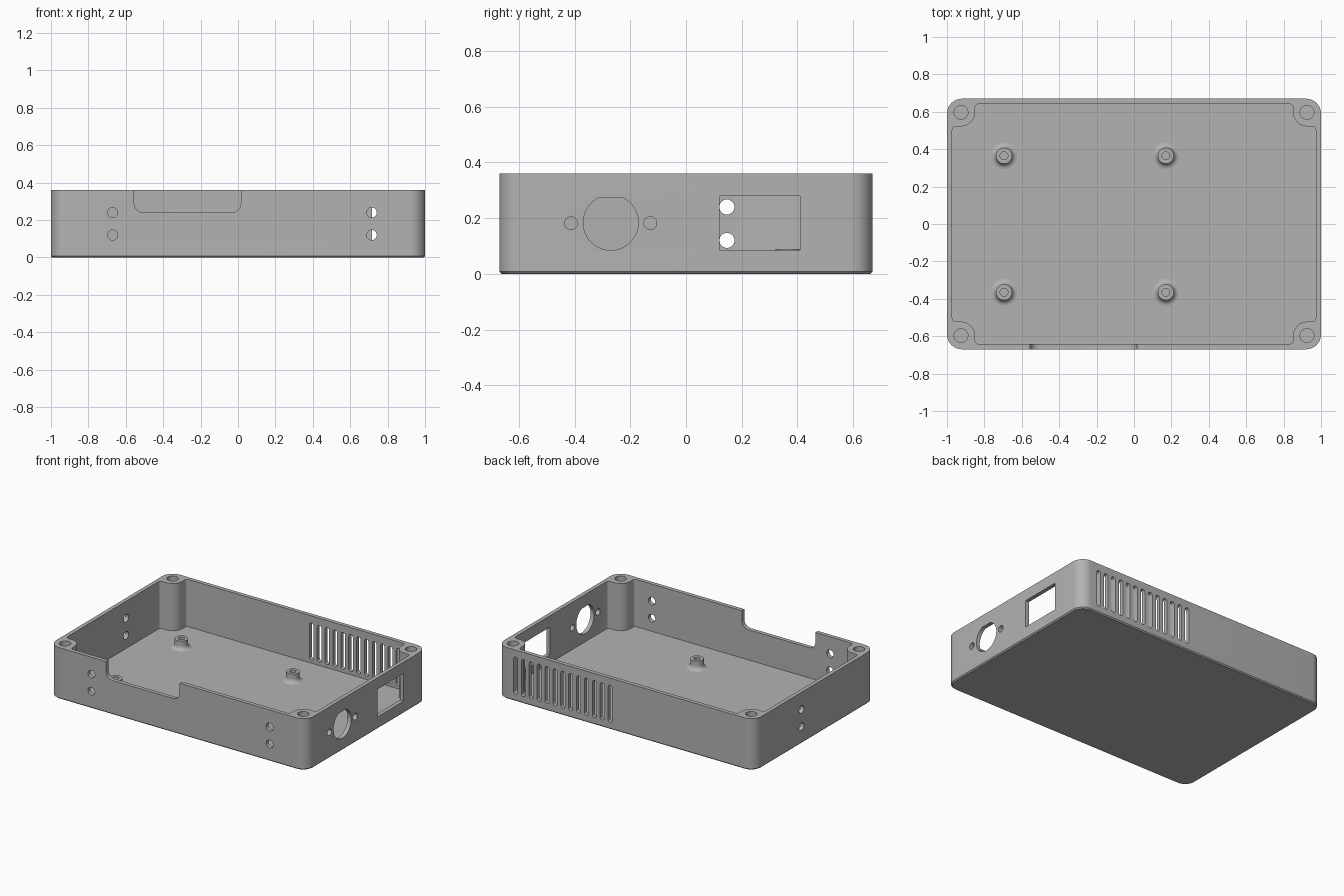
import bpy, bmesh, math
from mathutils import Vector

cube = bpy.data.objects.get("Cube")
if cube:
    bpy.data.objects.remove(cube, do_unlink=True)

LENGTH, DEPTH, HEIGHT, WALL = 1.0, 0.67, 0.36, 0.028
POST_X, POST_Y, POST_R = 0.925, 0.597, 0.075

grey = bpy.data.materials.new("matte grey plastic")
grey.use_nodes = True
grey.diffuse_color = (0.45, 0.45, 0.45, 1)
grey.node_tree.nodes["Principled BSDF"].inputs["Base Color"].default_value = grey.diffuse_color


def finish(name, bm):
    bmesh.ops.recalc_face_normals(bm, faces=bm.faces[:])
    mesh = bpy.data.meshes.new(name)
    bm.to_mesh(mesh)
    bm.free()
    mesh.materials.append(grey)
    obj = bpy.data.objects.new(name, mesh)
    bpy.context.collection.objects.link(obj)
    return obj


def smooth(obj):
    bpy.ops.object.select_all(action='DESELECT')
    obj.select_set(True)
    bpy.context.view_layer.objects.active = obj
    bpy.ops.object.shade_smooth_by_angle(angle=math.radians(30))


def arc(cx, cy, r, start, end, steps=10):
    angles = [math.radians(start + (end - start) * i / steps) for i in range(steps + 1)]
    return [(cx + r * math.cos(a), cy + r * math.sin(a)) for a in angles]


def circle(cx, cy, r, steps=32):
    return arc(cx, cy, r, 0, 360, steps)[:-1]


def rounded_rect(hx, hy, r):
    pts = []
    for sx, sy, start in ((1, 1, 0), (-1, 1, 90), (-1, -1, 180), (1, -1, 270)):
        pts += arc(sx * (hx - r), sy * (hy - r), r, start, start + 90)
    return pts


def loft(bm, rings):
    rows = [[bm.verts.new(p) for p in ring] for ring in rings]
    for low, high in zip(rows, rows[1:]):
        for i in range(len(low)):
            j = (i + 1) % len(low)
            bm.faces.new((low[i], low[j], high[j], high[i]))
    bm.faces.new(rows[0])
    bm.faces.new(rows[-1])


def prism(bm, pts, low, high, axis):
    place = {'x': lambda u, v, d: (d, u, v),
             'y': lambda u, v, d: (u, d, v),
             'z': lambda u, v, d: (u, v, d)}[axis]
    loft(bm, [[place(u, v, d) for u, v in pts] for d in (low, high)])


def cut(obj, name, bm):
    cutter = finish(name, bm)
    cutter.hide_render = True
    mod = obj.modifiers.new(name, 'BOOLEAN')
    mod.operation, mod.solver, mod.object = 'DIFFERENCE', 'EXACT', cutter
    bpy.context.view_layer.objects.active = obj
    bpy.ops.object.modifier_apply(modifier=name)
    bpy.data.objects.remove(cutter, do_unlink=True)


# Outer shell with rounded corners and a small chamfer underneath
bm = bmesh.new()
loft(bm, [[(x, y, z) for x, y in rounded_rect(LENGTH - inset, DEPTH - inset, 0.08 - inset)]
          for inset, z in ((0.008, 0), (0, 0.008), (0, HEIGHT))])
case = finish("case_body", bm)

# Cavity that leaves a filleted screw post in each corner
f = 0.02
ix, iy = LENGTH - WALL, DEPTH - WALL
quarter = (arc(ix - f, POST_Y - POST_R - f, f, 0, 90, 5)
           + arc(POST_X, POST_Y, POST_R, 270, 180)
           + arc(POST_X - POST_R - f, iy - f, f, 0, 90, 5))
outline = []
for sx, sy in ((1, 1), (-1, 1), (-1, -1), (1, -1)):
    part = [(sx * x, sy * y) for x, y in quarter]
    outline += part if sx * sy > 0 else part[::-1]
bm = bmesh.new()
prism(bm, outline, WALL, HEIGHT + 0.1, 'z')
cut(case, "cavity", bm)

# Blind screw holes in the posts
bm = bmesh.new()
for sx in (-1, 1):
    for sy in (-1, 1):
        prism(bm, circle(sx * POST_X, sy * POST_Y, 0.037), 0.06, HEIGHT + 0.1, 'z')
cut(case, "post_holes", bm)

# Notch in the front wall, rounded at its lower corners
bm = bmesh.new()
notch = ([(-0.555, 0.5)] + arc(-0.505, 0.29, 0.05, 180, 270)
         + arc(-0.035, 0.29, 0.05, 270, 360) + [(0.015, 0.5)])
prism(bm, notch, -0.75, -0.6, 'y')
cut(case, "front_notch", bm)

# Pairs of screw holes in the front wall and the right wall
bm = bmesh.new()
for z in (0.12, 0.24):
    for x in (-0.67, 0.715):
        prism(bm, circle(x, z, 0.027), -0.75, -0.6, 'y')
    prism(bm, circle(0.147, z, 0.027), -1.1, -0.9, 'x')
cut(case, "screw_holes", bm)

# Round socket with a flat top, its screw holes and the rectangular opening
bm = bmesh.new()
flat = 66
prism(bm, arc(-0.27, 0.184, 0.099, 180 - flat, 360 + flat, 36), 0.9, 1.1, 'x')
for y in (-0.413, -0.128):
    prism(bm, circle(y, 0.182, 0.023), 0.9, 1.1, 'x')
prism(bm, [(0.12, 0.086), (0.41, 0.086), (0.41, 0.28), (0.12, 0.28)], 0.9, 1.1, 'x')
cut(case, "socket_openings", bm)

# Row of ventilation slots in the back wall
bm = bmesh.new()
for i in range(13):
    x, r = 0.855 - 0.0612 * i, 0.016
    slot = arc(x, 0.31 - r, r, 0, 180, 8) + arc(x, 0.05 + r, r, 180, 360, 8)
    prism(bm, slot, 0.6, 0.75, 'y')
cut(case, "vent_slots", bm)
smooth(case)

# Board standoffs: flared foot, straight neck and a blind hole
profile = ([(0, WALL - 0.01), (0.072, WALL - 0.01)]
           + arc(0.072, WALL + 0.029, 0.029, 270, 180, 6)
           + [(0.043, 0.09), (0.021, 0.09), (0.021, 0.04), (0, 0.04)])
for x, side in ((-0.695, "right"), (0.17, "left")):
    for y, end in ((-0.365, "front"), (0.365, "back")):
        bm = bmesh.new()
        verts = [bm.verts.new((r, 0, z)) for r, z in profile]
        edges = [bm.edges.new(pair) for pair in zip(verts, verts[1:])]
        bmesh.ops.spin(bm, geom=verts + edges, cent=(0, 0, 0), axis=(0, 0, 1),
                       angle=math.tau, steps=32, use_merge=True)
        bmesh.ops.remove_doubles(bm, verts=bm.verts[:], dist=0.0001)
        bmesh.ops.translate(bm, verts=bm.verts[:], vec=Vector((x, y, 0)))
        smooth(finish(f"{end}_{side}_standoff", bm))
